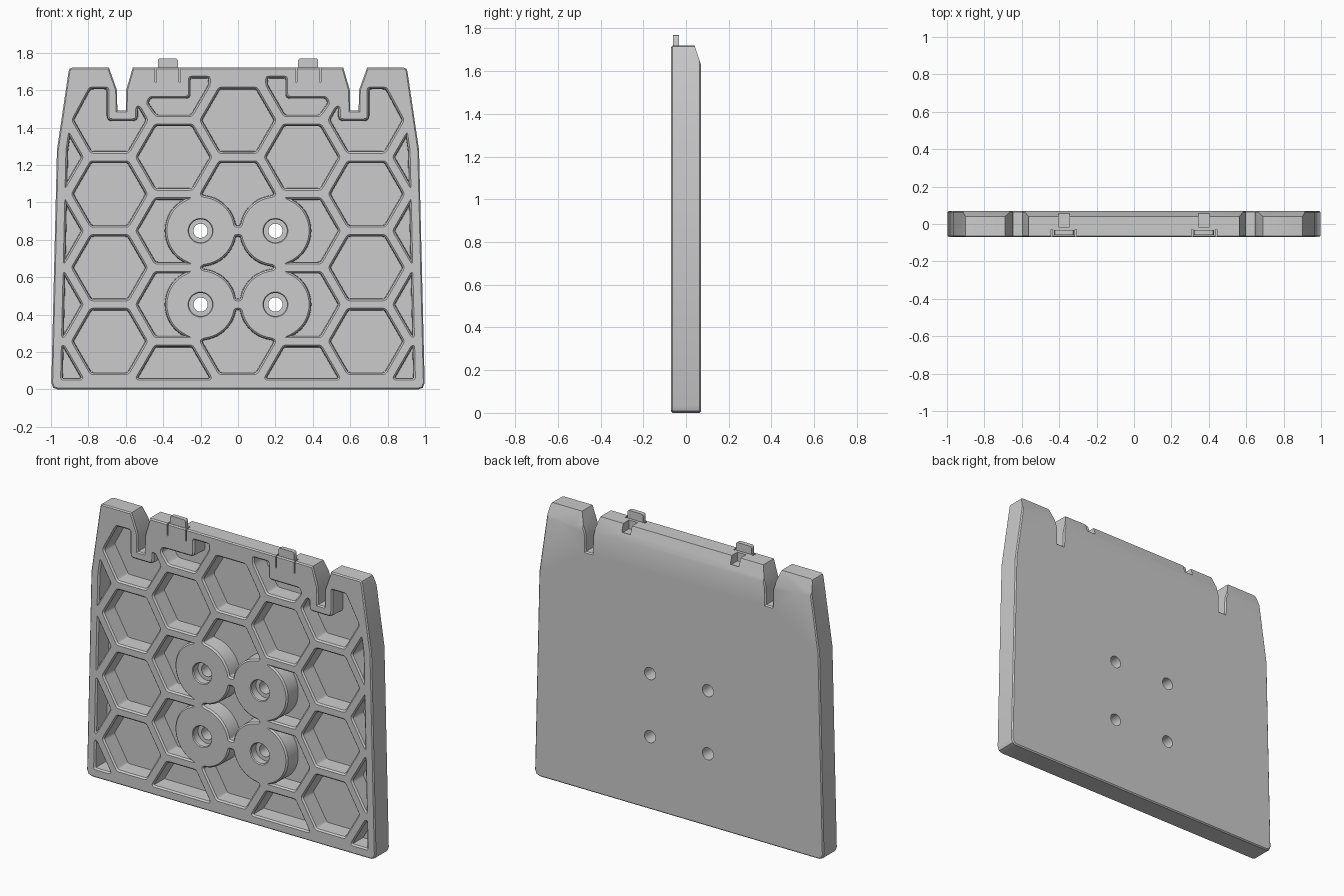
import bpy, bmesh, math
from mathutils import Vector, Matrix

if "Cube" in bpy.data.objects:
    bpy.data.objects.remove(bpy.data.objects["Cube"])

FRONT, BACK, FLOOR = -0.07, 0.07, 0.035
BOSSES = [Vector((sx * 0.2, z)) for sx in (-1, 1) for z in (0.454, 0.848)]
BOSS_R = 0.18


# ---- 2D outline helpers (x, z), counter-clockwise ----
def vec(pts):
    return [Vector(p) for p in pts]

def mirror(pts):
    return [Vector((-p.x, p.y)) for p in reversed(pts)]

def circle(c, r, n=32):
    return [c + Vector((math.cos(a), math.sin(a))) * r
            for a in (2 * math.pi * i / n for i in range(n))]

def clip(pts, a, b):
    """Keep the part of a convex outline left of the line a-b."""
    a, b = Vector(a), Vector(b)
    n = Vector((a.y - b.y, b.x - a.x)).normalized()
    out = []
    for p, q in zip(pts, pts[1:] + pts[:1]):
        dp, dq = (p - a).dot(n), (q - a).dot(n)
        if dp >= 0:
            out.append(p)
        if dp * dq < 0:
            out.append(p.lerp(q, dp / (dp - dq)))
    return out

def resample(pts, step=0.012):
    out = []
    for p, q in zip(pts, pts[1:] + pts[:1]):
        n = max(1, round((q - p).length / step))
        out += [p.lerp(q, i / n) for i in range(n)]
    return out

def soften(pts, passes):
    """Round the corners of an evenly sampled outline."""
    for _ in range(passes):
        pts = [pts[i - 1] * 0.25 + p * 0.5 + pts[(i + 1) % len(pts)] * 0.25
               for i, p in enumerate(pts)]
    return pts

def inset(pts, d):
    out = []
    for i, p in enumerate(pts):
        e1, e2 = (p - pts[i - 1]).normalized(), (pts[(i + 1) % len(pts)] - p).normalized()
        n1, n2 = Vector((-e1.y, e1.x)), Vector((-e2.y, e2.x))
        out.append(p + (n1 + n2) * (d / max(0.4, 1 + n1.dot(n2))))
    return out

def avoid_bosses(pts, centre):
    """Push outline points out of the round bosses, towards the pocket centre."""
    out = []
    for p in pts:
        for b in BOSSES:
            r = p - b
            if r.length < BOSS_R:
                d = (centre - b).normalized()
                along = r.dot(d)
                p = p + d * (math.sqrt(along ** 2 + BOSS_R ** 2 - r.length_squared) - along)
                break
        out.append(p)
    return out


# ---- pocket outlines: honeycomb grid ----
pockets = []
for col in range(4):
    for row in range(4):
        if col == 2 and row == 3:
            continue
        c = Vector((0.3435 * col, (0.06 if col % 2 else 0.257) + 0.394 * row))
        pts = circle(c, 0.205, 6)
        pts = clip(pts, (-2, 0.05), (2, 0.05))
        pts = clip(pts, (0.95, 0), (0.92, 1.28))
        pts = clip(pts, (0.92, 1.28), (0.855, 1.72))
        pts = avoid_bosses(resample(pts, 0.006), c)
        pts = soften(resample(pts), 6)
        pockets.append(pts)
        if col:
            pockets.append(mirror(pts))

# pockets wrapping round the slots and the clips
slot_pocket = vec([(0.48, 1.44), (0.583, 1.262), (0.788, 1.262), (0.89, 1.44), (0.795, 1.617),
                   (0.69, 1.617), (0.69, 1.447), (0.547, 1.447), (0.547, 1.516), (0.523, 1.516)])
clip_pocket = vec([(0.148, 1.625), (0.245, 1.458), (0.44, 1.458), (0.492, 1.53),
                   (0.475, 1.567), (0.265, 1.567), (0.265, 1.675), (0.148, 1.675)])
for shape in (slot_pocket, clip_pocket):
    pts = soften(resample(shape, 0.009), 3)
    # the lists run counter-clockwise only if the signed area is positive
    area = sum(p.cross(q) for p, q in zip(pts, pts[1:] + pts[:1]))
    if area < 0:
        pts.reverse()
    pockets += [pts, mirror(pts)]

# plate outline, right half then mirrored
half = vec([(0.965, 0), (0.988, 0.009), (0.998, 0.035), (0.968, 1.28), (0.906, 1.70),
            (0.901, 1.715), (0.888, 1.72), (0.69, 1.72), (0.647, 1.60), (0.645, 1.49),
            (0.60, 1.49), (0.598, 1.60), (0.563, 1.72)])
outline = half + mirror(half)


# ---- plate mesh ----
bm = bmesh.new()

def ring(pts, y):
    return [bm.verts.new((p.x, y, p.y)) for p in pts]

def loft(*rings):
    for a, b in zip(rings, rings[1:]):
        for i in range(len(a)):
            j = (i + 1) % len(a)
            bm.faces.new((a[i], a[j], b[j], b[i]))

def fill(rings, normal):
    edges = [bm.edges.get((r[i - 1], r[i])) for r in rings for i in range(len(r))]
    bmesh.ops.triangle_fill(bm, edges=edges, use_beauty=True, normal=normal)

# outer wall with softened edges
rim = inset(outline, 0.007)
sides = [ring(rim, FRONT), ring(outline, FRONT + 0.007),
         ring(outline, BACK - 0.007), ring(rim, BACK)]
loft(*sides)
front_rings, back_rings = [sides[0]], [sides[-1]]

# pockets with chamfered rims
for pts in pockets:
    r = [ring(pts, FRONT), ring(inset(pts, 0.009), FRONT + 0.009), ring(inset(pts, 0.012), FLOOR)]
    loft(*r)
    bm.faces.new(r[-1])
    front_rings.append(r[0])

# counterbored screw holes
for c in BOSSES:
    r = [ring(circle(c, rad), y) for rad, y in
         ((0.067, FRONT), (0.062, FRONT + 0.006), (0.062, -0.02), (0.038, -0.02), (0.038, BACK))]
    loft(*r)
    front_rings.append(r[0])
    back_rings.append(r[-1])

fill(front_rings, Vector((0, -1, 0)))
fill(back_rings, Vector((0, 1, 0)))
bmesh.ops.recalc_face_normals(bm, faces=bm.faces)

def finish(name, bm):
    me = bpy.data.meshes.new(name)
    bm.to_mesh(me)
    bm.free()
    ob = bpy.data.objects.new(name, me)
    bpy.context.collection.objects.link(ob)
    return ob

def add_box(bm, x0, x1, y0, y1, z0, z1):
    m = Matrix.Translation(((x0 + x1) / 2, (y0 + y1) / 2, (z0 + z1) / 2)) @ \
        Matrix.Diagonal((x1 - x0, y1 - y0, z1 - z0, 1))
    return bmesh.ops.create_cube(bm, size=1, matrix=m)["verts"]

plate = finish("honeycomb_plate", bm)

# ---- cutters: sloped top back edge, clip slits and notches ----
bm = bmesh.new()
ends = [[bm.verts.new((x, y, z)) for y, z in ((0.03, 1.75), (0.08, 1.60), (0.2, 1.60), (0.2, 1.75))]
        for x in (-1.2, 1.2)]
loft(*ends)
bm.faces.new(ends[0])
bm.faces.new(ends[1])
bmesh.ops.recalc_face_normals(bm, faces=bm.faces)
wedge = finish("slope_cutter", bm)

bm = bmesh.new()
for s in (-1, 1):
    c = s * 0.375
    add_box(bm, c - 0.03, c + 0.03, -0.015, 0.056, 1.665, 1.8)
    for e in (-0.064, 0.064):
        add_box(bm, c + e - 0.004, c + e + 0.004, -0.1, -0.03, 1.645, 1.8)
notches = finish("notch_cutter", bm)

bpy.context.view_layer.objects.active = plate
for cutter in (wedge, notches):
    cutter.hide_render = True
    mod = plate.modifiers.new("cut", 'BOOLEAN')
    mod.operation, mod.solver, mod.object = 'DIFFERENCE', 'EXACT', cutter
    bpy.ops.object.modifier_apply(modifier=mod.name)
    bpy.data.objects.remove(cutter)

# ---- clip tabs on the top edge ----
tabs = []
for s, side in ((-1, "left"), (1, "right")):
    bm = bmesh.new()
    c = s * 0.375
    add_box(bm, c - 0.054, c + 0.054, -0.06, -0.033, 1.66, 1.77)
    top = [e for e in bm.edges if all(v.co.z > 1.7 for v in e.verts)
           and abs(e.verts[0].co.x - e.verts[1].co.x) < 1e-4]
    bmesh.ops.bevel(bm, geom=top, offset=0.014, segments=3, profile=0.5, affect='EDGES')
    tabs.append(finish(side + "_clip_tab", bm))

# ---- shading ----
bpy.ops.object.select_all(action='DESELECT')
for ob in [plate] + tabs:
    ob.select_set(True)
bpy.context.view_layer.objects.active = plate
bpy.ops.object.shade_smooth_by_angle(angle=math.radians(30))
